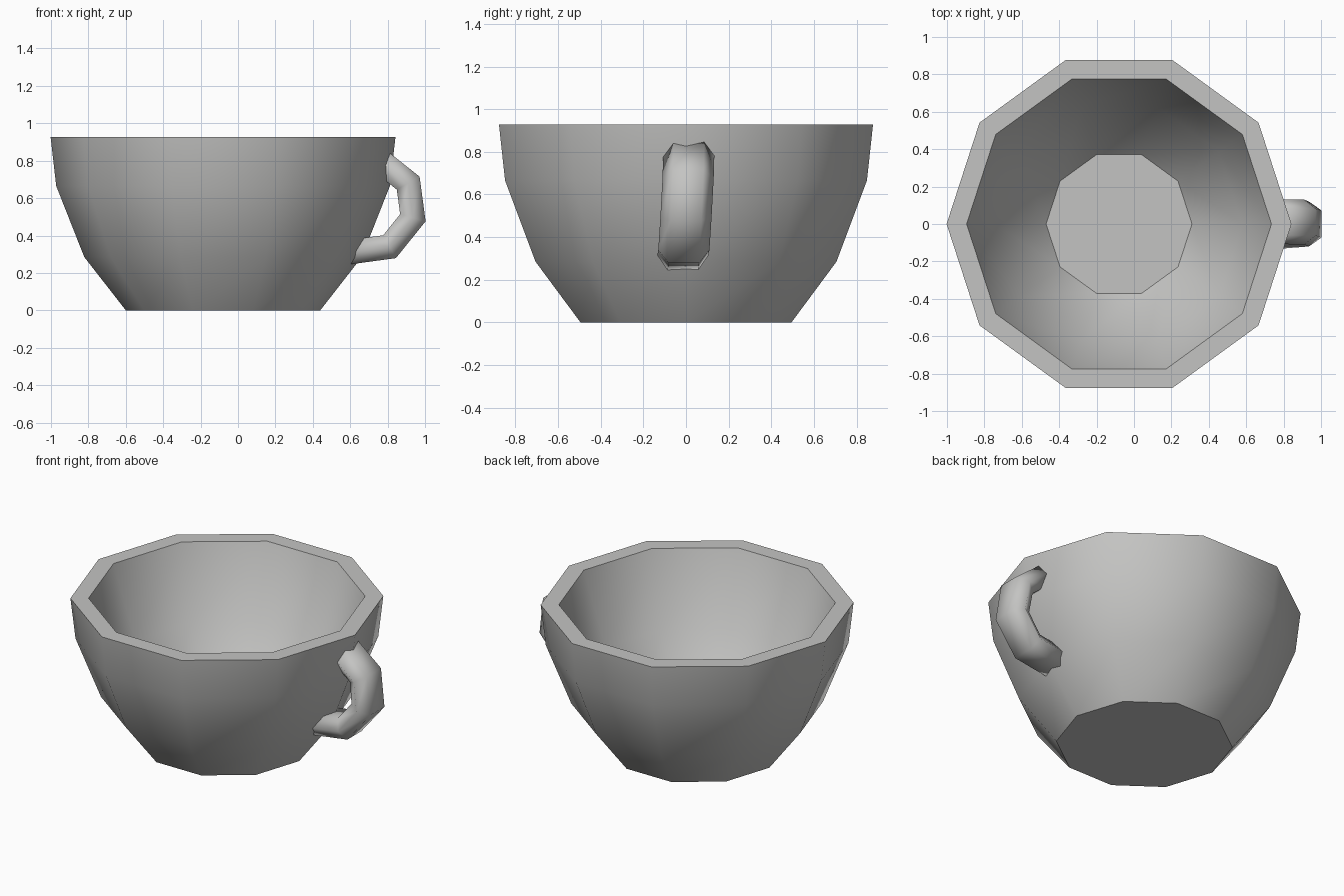
import bpy, bmesh, math
from mathutils import Vector

if "Cube" in bpy.data.objects:
    bpy.data.objects.remove(bpy.data.objects["Cube"])

clay = bpy.data.materials.new("grey ceramic")
clay.diffuse_color = (0.55, 0.55, 0.54, 1)
clay.use_nodes = True
clay.node_tree.nodes["Principled BSDF"].inputs["Base Color"].default_value = clay.diffuse_color


def loft(name, rings, smooth_angle):
    """Skin a list of rings with equal point counts and cap both ends."""
    bm = bmesh.new()
    loops = [[bm.verts.new(p) for p in ring] for ring in rings]
    n = len(loops[0])
    for a, b in zip(loops, loops[1:]):
        for i in range(n):
            j = (i + 1) % n
            bm.faces.new((a[i], a[j], b[j], b[i]))
    bm.faces.new(loops[0][::-1])
    bm.faces.new(loops[-1])
    bmesh.ops.recalc_face_normals(bm, faces=bm.faces)
    mesh = bpy.data.meshes.new(name)
    bm.to_mesh(mesh)
    bm.free()
    mesh.materials.append(clay)
    ob = bpy.data.objects.new(name, mesh)
    bpy.context.collection.objects.link(ob)
    bpy.ops.object.select_all(action='DESELECT')
    ob.select_set(True)
    bpy.context.view_layer.objects.active = ob
    bpy.ops.object.shade_smooth_by_angle(angle=math.radians(smooth_angle))
    return ob


# Cup: ten-sided profile up the outside, over the rim and down to the inner floor
CX = -0.08
profile = [(0.52, 0), (0.742, 0.285), (0.892, 0.665), (0.922, 0.927),
           (0.815, 0.927), (0.66, 0.47), (0.39, 0.17)]
loft("cup_body", [[(CX + r * math.cos(k * math.tau / 10), r * math.sin(k * math.tau / 10), z)
                   for k in range(10)] for r, z in profile], 42)

# Handle: six-sided section swept along a bent path, mitred at each bend
path = [Vector(p) for p in [(0.765, 0.013, 0.795), (0.91, 0.01, 0.68), (0.935, 0.0, 0.495),
                            (0.81, -0.01, 0.34), (0.59, -0.015, 0.31)]]
section = [(0.072, 0.065), (0.12, 0), (0.072, -0.065),
           (-0.072, -0.065), (-0.12, 0), (-0.072, 0.065)]
side = Vector((0, 1, 0))
rings = []
for i, p in enumerate(path):
    d_in = (p - path[max(i - 1, 0)]).normalized()
    d_out = (path[min(i + 1, len(path) - 1)] - p).normalized()
    t = (d_in + d_out).normalized()
    out = side.cross(t).normalized()
    mitre = 1 / max(t.dot(d_out), t.dot(d_in))
    rings.append([p + side * u + out * v * mitre for u, v in section])
loft("handle", rings, 110)
